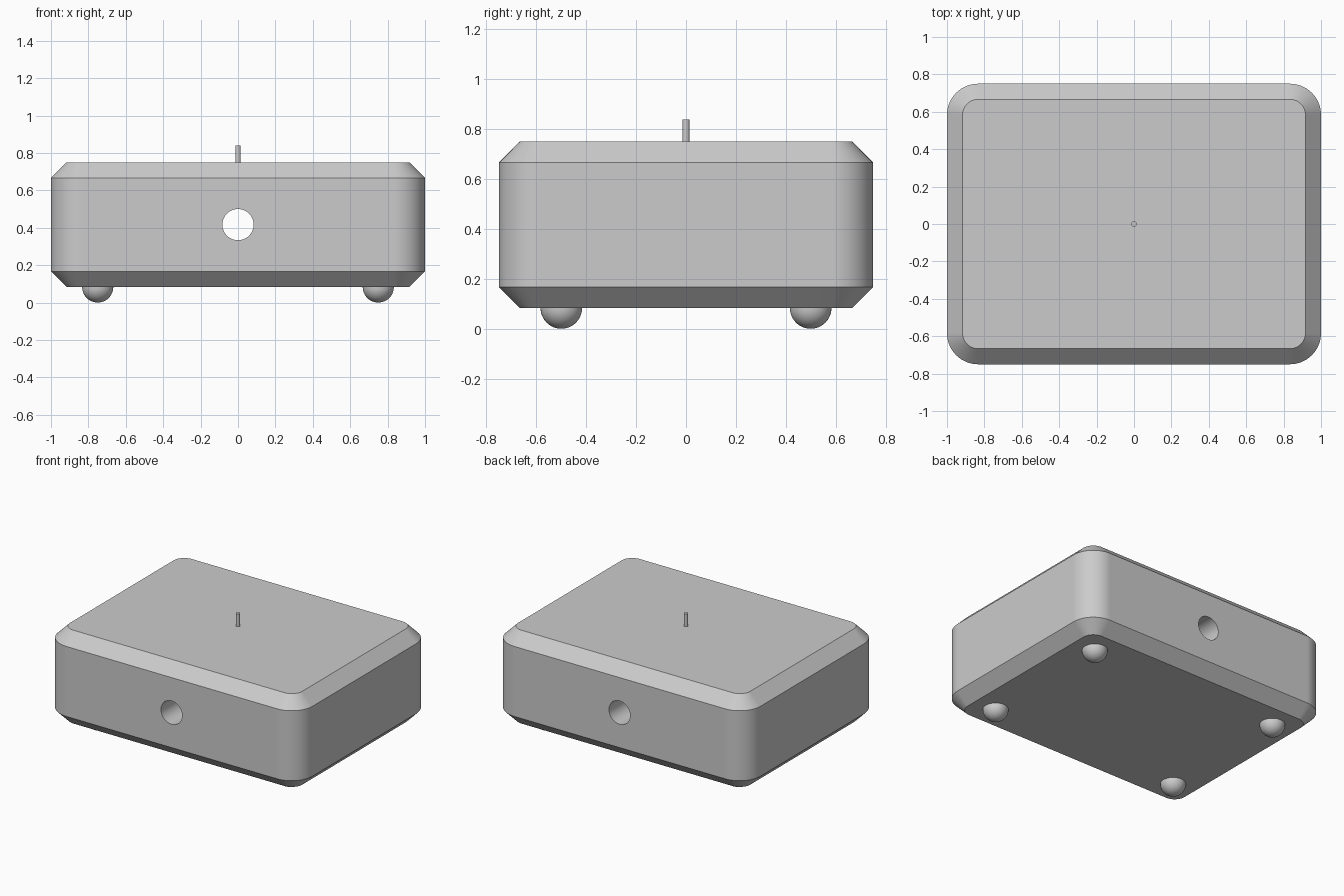
import bpy
import bmesh
from math import cos, sin, pi, radians
from mathutils import Matrix

cube = bpy.data.objects.get("Cube")
if cube:
    bpy.data.objects.remove(cube, do_unlink=True)

U = 1 / 12                      # design unit
HALF_X, HALF_Y = 1.0, 0.75
BOTTOM, TOP = U, 9 * U
CORNER = 2 * U

grey = bpy.data.materials.new("plain grey")
grey.use_nodes = True
grey.diffuse_color = (0.6, 0.6, 0.6, 1)
grey.node_tree.nodes["Principled BSDF"].inputs["Base Color"].default_value = (0.6, 0.6, 0.6, 1)


def make_object(name, bm):
    bmesh.ops.recalc_face_normals(bm, faces=bm.faces)
    mesh = bpy.data.meshes.new(name)
    bm.to_mesh(mesh)
    bm.free()
    mesh.materials.append(grey)
    obj = bpy.data.objects.new(name, mesh)
    bpy.context.collection.objects.link(obj)
    return obj


def activate(obj):
    bpy.ops.object.select_all(action='DESELECT')
    obj.select_set(True)
    bpy.context.view_layer.objects.active = obj


def smooth(obj):
    activate(obj)
    bpy.ops.object.shade_smooth_by_angle(angle=radians(30))


def rounded_ring(bm, inset, z, steps=14):
    """Rounded rectangle of vertices, moved inwards by inset."""
    ring = []
    for quarter, (sx, sy) in enumerate([(1, 1), (-1, 1), (-1, -1), (1, -1)]):
        for i in range(steps + 1):
            a = (quarter + i / steps) * pi / 2
            r = CORNER - inset
            ring.append(bm.verts.new((sx * (HALF_X - CORNER) + r * cos(a),
                                      sy * (HALF_Y - CORNER) + r * sin(a), z)))
    return ring


def cylinder(name, radius, depth, matrix, segments):
    bm = bmesh.new()
    bmesh.ops.create_cone(bm, cap_ends=True, segments=segments, radius1=radius,
                          radius2=radius, depth=depth, matrix=matrix)
    return make_object(name, bm)


# Chamfered body with rounded corners
bm = bmesh.new()
rings = [rounded_ring(bm, inset, z) for inset, z in
         [(U, BOTTOM), (0, BOTTOM + U), (0, TOP - U), (U, TOP)]]
for low, high in zip(rings, rings[1:]):
    for i in range(len(low)):
        j = (i + 1) % len(low)
        bm.faces.new((low[i], low[j], high[j], high[i]))
bm.faces.new(rings[0])
bm.faces.new(rings[-1])
body = make_object("body", bm)

# Round hole running from front to back
cutter = cylinder("hole_cutter", U, 2,
                  Matrix.Translation((0, 0, 5 * U)) @ Matrix.Rotation(pi / 2, 4, 'X'), 64)
cutter.hide_render = True
cut = body.modifiers.new("hole", 'BOOLEAN')
cut.operation = 'DIFFERENCE'
cut.solver = 'EXACT'
cut.object = cutter
activate(body)
bpy.ops.object.modifier_apply(modifier=cut.name)
bpy.data.objects.remove(cutter, do_unlink=True)
smooth(body)
weighted = body.modifiers.new("even shading", 'WEIGHTED_NORMAL')
weighted.keep_sharp = True

# Half-round feet
for side, sx in (("left", 1), ("right", -1)):
    for end, sy in (("front", -1), ("back", 1)):
        bm = bmesh.new()
        bmesh.ops.create_uvsphere(bm, u_segments=40, v_segments=24, radius=U)
        bmesh.ops.bisect_plane(bm, geom=bm.verts[:] + bm.edges[:] + bm.faces[:],
                               plane_co=(0, 0, 0), plane_no=(0, 0, 1), clear_outer=True)
        foot = make_object(f"{end}_{side}_foot", bm)
        foot.location = (sx * 0.75, sy * 0.5, BOTTOM)
        smooth(foot)

# Thin pin on the top
PIN_TOP = 0.84
pin = cylinder("top_pin", 0.014, PIN_TOP - TOP,
               Matrix.Translation((0, 0, (PIN_TOP + TOP) / 2)), 24)
smooth(pin)
